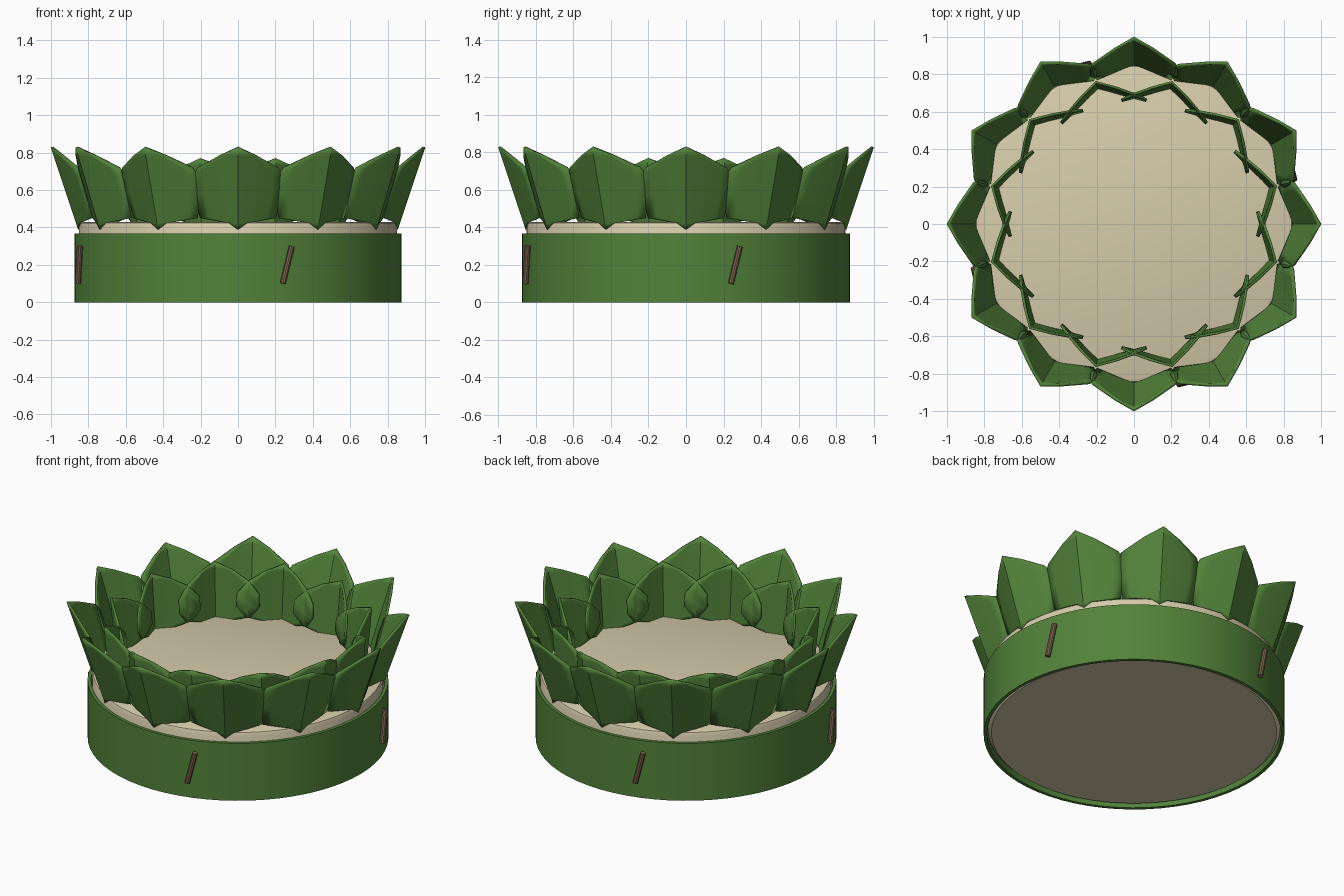
import bpy, bmesh, math
from mathutils import Vector, Matrix

old = bpy.data.objects.get("Cube")
if old:
    bpy.data.objects.remove(old, do_unlink=True)


def material(name, rgb):
    m = bpy.data.materials.new(name)
    m.use_nodes = True
    m.diffuse_color = (*rgb, 1)
    bsdf = m.node_tree.nodes["Principled BSDF"]
    bsdf.inputs["Base Color"].default_value = (*rgb, 1)
    bsdf.inputs["Roughness"].default_value = 0.7
    return m


leaf_green = material("leaf green", (0.085, 0.225, 0.042))
pale_cream = material("pale cream", (0.68, 0.61, 0.41))
stick_brown = material("stick brown", (0.22, 0.14, 0.085))


def finish(name, bm, mat, angle=35):
    me = bpy.data.meshes.new(name)
    bm.to_mesh(me)
    bm.free()
    me.materials.append(mat)
    ob = bpy.data.objects.new(name, me)
    bpy.context.collection.objects.link(ob)
    bpy.ops.object.select_all(action='DESELECT')
    ob.select_set(True)
    bpy.context.view_layer.objects.active = ob
    bpy.ops.object.shade_smooth_by_angle(angle=math.radians(angle))
    return ob


def lathe(name, profile, mat, closed, steps=64):
    """Spin a radius/height profile about the z axis."""
    bm = bmesh.new()
    vs = [bm.verts.new((r, 0, z)) for r, z in profile]
    es = [bm.edges.new(p) for p in zip(vs, vs[1:])]
    if closed:
        es.append(bm.edges.new((vs[-1], vs[0])))
    bmesh.ops.spin(bm, geom=vs + es, axis=(0, 0, 1), cent=(0, 0, 0),
                   angle=math.tau, steps=steps, use_duplicate=False)
    bmesh.ops.remove_doubles(bm, verts=bm.verts, dist=0.0005)
    bmesh.ops.recalc_face_normals(bm, faces=bm.faces)
    return finish(name, bm, mat)


# Pale round base with softened rims
lathe("base_disc", [(0, 0.015), (0.83, 0.015), (0.85, 0.035), (0.85, 0.405),
                    (0.843, 0.423), (0.825, 0.43), (0, 0.43)], pale_cream, False)

# Leaf band wrapped round the base
lathe("leaf_band", [(0.875, 0), (0.875, 0.368), (0.855, 0.368), (0.855, 0)],
      leaf_green, True)


def petal_ring(name, rows, base, tip, fold, offset, count=12, cols=4):
    """Ring of folded leaves; rows hold (height, half width)."""
    z0, z1 = rows[0][0], rows[-1][0]
    for i in range(count):
        turn = Matrix.Rotation(math.radians(offset) + math.tau * i / count, 3, 'Z')
        bm = bmesh.new()
        grid = []
        for z, half in rows:
            r = base + (tip - base) * (z - z0) / (z1 - z0)
            line = []
            for c in range(-cols, cols + 1):
                t = half * c / cols
                # creased down the middle, bowing gently towards the edges
                drop = fold * abs(t) * (0.85 + 0.7 * abs(t))
                line.append(bm.verts.new(turn @ Vector((r - drop, t, z))))
            grid.append(line)
        for low, high in zip(grid, grid[1:]):
            for c in range(2 * cols):
                bm.faces.new((low[c], low[c + 1], high[c + 1], high[c]))
        bmesh.ops.remove_doubles(bm, verts=bm.verts, dist=0.0005)
        ob = finish(f"{name}_{i + 1}", bm, leaf_green)
        mod = ob.modifiers.new("thickness", 'SOLIDIFY')
        mod.thickness = 0.014
        mod.offset = 0


# Outer leaves lean outwards, inner leaves stand nearly upright between them
petal_ring("outer_petal",
           [(0.39, 0), (0.425, 0.045), (0.452, 0.2), (0.58, 0.235),
            (0.68, 0.235), (0.72, 0.215), (0.785, 0.1), (0.83, 0)],
           0.848, 0.995, 0.47, 0)
petal_ring("inner_petal",
           [(0.39, 0), (0.42, 0.08), (0.46, 0.19), (0.53, 0.235),
            (0.61, 0.235), (0.68, 0.18), (0.73, 0.1), (0.77, 0)],
           0.752, 0.785, 0.61, 15)

# Four slanted sticks pinning the band
for i in range(4):
    bm = bmesh.new()
    bmesh.ops.create_cone(bm, cap_ends=True, segments=10, radius1=0.016,
                          radius2=0.016, depth=0.205)
    top, bottom = Vector((0.288, -0.845, 0.3)), Vector((0.24, -0.857, 0.1))
    tilt = (top - bottom).to_track_quat('Z', 'Y').to_matrix().to_4x4()
    place = (Matrix.Rotation(math.tau * i / 4, 4, 'Z')
             @ Matrix.Translation((top + bottom) / 2) @ tilt)
    bmesh.ops.transform(bm, matrix=place, verts=bm.verts)
    finish(f"pin_stick_{i + 1}", bm, stick_brown)
